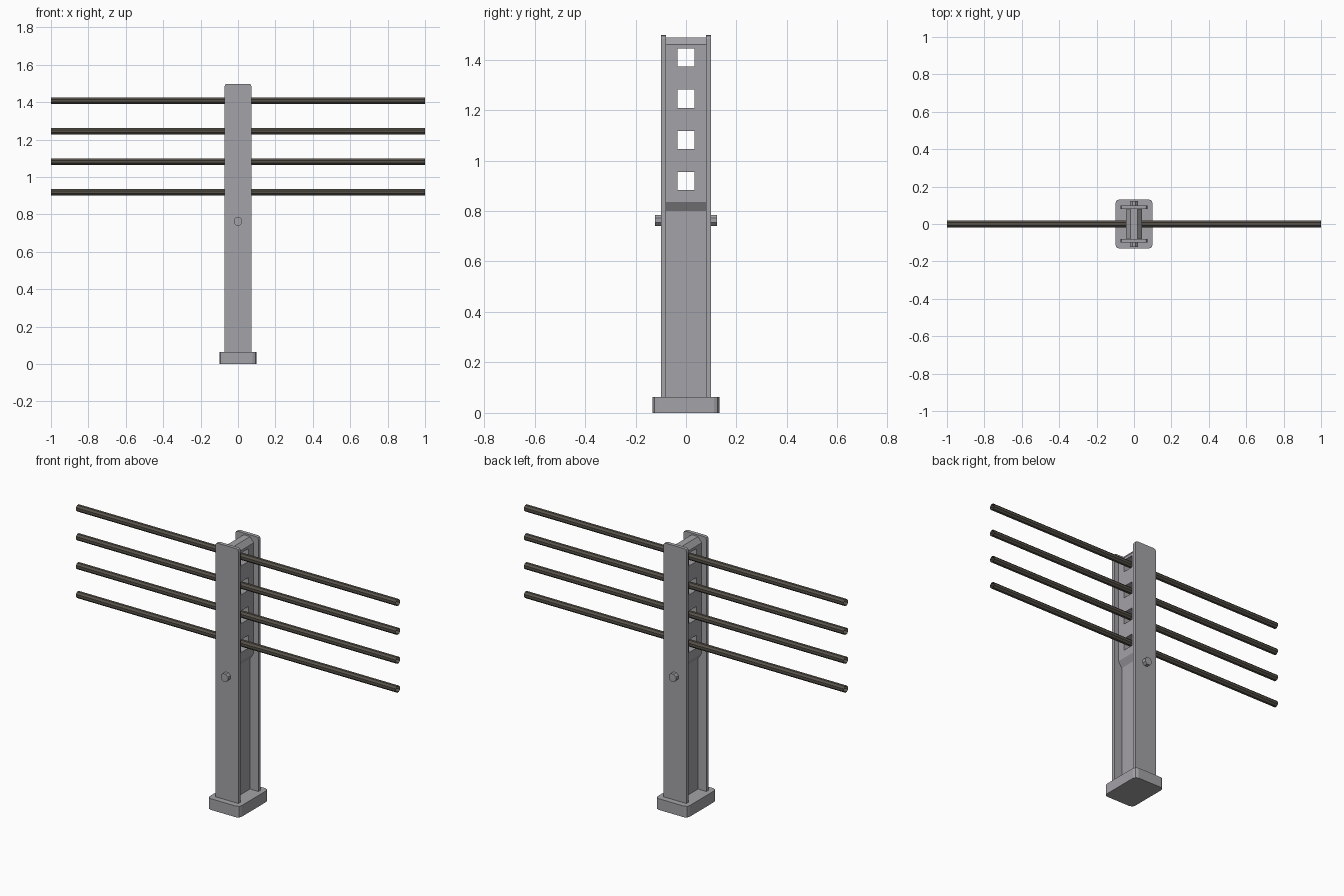
import bpy, bmesh, math
from mathutils import Matrix

if "Cube" in bpy.data.objects:
    bpy.data.objects.remove(bpy.data.objects["Cube"])


def material(name, rgb):
    m = bpy.data.materials.new(name)
    m.diffuse_color = (*rgb, 1)
    m.use_nodes = True
    m.node_tree.nodes["Principled BSDF"].inputs["Base Color"].default_value = m.diffuse_color
    return m


GREY = material("grey metal", (0.37, 0.36, 0.385))
DARK = material("dark rod metal", (0.095, 0.085, 0.068))


def finish(bm, name, mat):
    bmesh.ops.recalc_face_normals(bm, faces=bm.faces)
    me = bpy.data.meshes.new(name)
    bm.to_mesh(me)
    bm.free()
    me.materials.append(mat)
    ob = bpy.data.objects.new(name, me)
    bpy.context.collection.objects.link(ob)
    return ob


def box(name, size, centre, mat, round_axis=None, top_only=False, radius=0.0, segs=2):
    """Box whose edges along round_axis are rounded."""
    bm = bmesh.new()
    bmesh.ops.create_cube(bm, size=1, matrix=Matrix.Translation(centre) @ Matrix.Diagonal((*size, 1)))
    if round_axis is not None:
        edges = [e for e in bm.edges
                 if abs((e.verts[0].co - e.verts[1].co).normalized()[round_axis]) > 0.9
                 and (not top_only or e.verts[0].co.z > centre[2])]
        bmesh.ops.bevel(bm, geom=edges, offset=radius, segments=segs, profile=0.5, affect='EDGES')
    return finish(bm, name, mat)


def prism(name, sides, apothem, length, centre, axis, mat, caps):
    """Regular prism with flats squared to the axes."""
    bm = bmesh.new()
    r = apothem / math.cos(math.pi / sides)
    turn = Matrix.Rotation(math.pi / 2, 4, 'Y' if axis == 'X' else 'X')
    bmesh.ops.create_cone(bm, cap_ends=caps, segments=sides, radius1=r, radius2=r, depth=length,
                          matrix=Matrix.Translation(centre) @ turn @ Matrix.Rotation(math.pi / sides, 4, 'Z'))
    return finish(bm, name, mat)


# Foot block
box("base_block", (0.2, 0.264, 0.063), (0, 0, 0.0315), GREY, 2, radius=0.022)

# Two side plates and the bolt heads on them
for s, side in ((-1, "front"), (1, "back")):
    box(side + "_plate", (0.144, 0.02, 1.448), (0, s * 0.089, 0.774), GREY, 1, True, 0.014)
    prism(side + "_bolt", 8, 0.022, 0.03, (0, s * 0.107, 0.763), 'Y', GREY, True)

# Web between the plates: thin below, thicker with chamfers above
half = [(0.02, 0.05), (0.02, 0.80), (0.043, 0.835), (0.043, 1.459), (0.02, 1.488)]
outline = half + [(-x, z) for x, z in reversed(half)]
bm = bmesh.new()
face = bm.faces.new([bm.verts.new((x, -0.08, z)) for x, z in outline])
ext = bmesh.ops.extrude_face_region(bm, geom=[face])
bmesh.ops.translate(bm, vec=(0, 0.16, 0), verts=[v for v in ext["geom"] if isinstance(v, bmesh.types.BMVert)])
web = finish(bm, "web", GREY)

# Square holes through the web, each with a rod running through
for i in range(4):
    z = 0.919 + 0.163 * i
    cutter = box("hole_cutter", (0.2, 0.068, 0.072), (0, 0, z), GREY)
    cutter.hide_render = True
    mod = web.modifiers.new("hole", 'BOOLEAN')
    mod.operation = 'DIFFERENCE'
    mod.solver = 'EXACT'
    mod.object = cutter
    bpy.context.view_layer.objects.active = web
    bpy.ops.object.modifier_apply(modifier=mod.name)
    bpy.data.objects.remove(cutter)
    # open-ended tube
    prism("rod_%d" % (i + 1), 8, 0.0175, 2.0, (0, 0, z), 'X', DARK, False)
